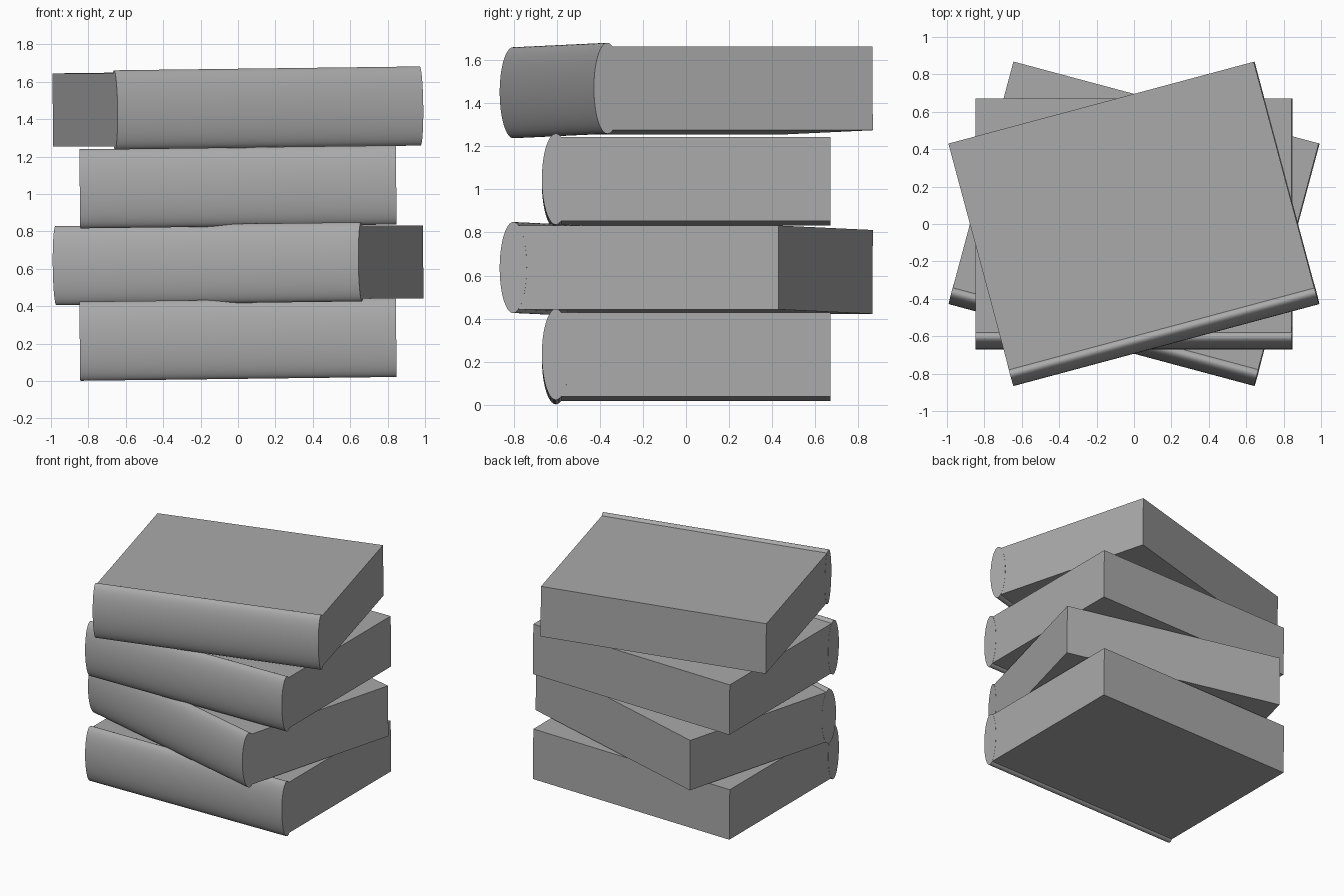
import bpy
import math

default = bpy.data.objects.get("Cube")
if default:
    bpy.data.objects.remove(default, do_unlink=True)

grey = bpy.data.materials.new("book_grey")
grey.use_nodes = True
COLOUR = (0.4, 0.4, 0.4, 1)
grey.diffuse_color = COLOUR
grey.node_tree.nodes["Principled BSDF"].inputs["Base Color"].default_value = COLOUR

LENGTH, BACK, FRONT = 1.69, 0.672, -0.605   # along the spine, rear edge, spine axis
THICK, SPINE_RX, SPINE_RZ = 0.39, 0.065, 0.2115
TILT = math.radians(-0.7)


def finish(name, parent):
    ob = bpy.context.object
    ob.name = name
    ob.data.materials.append(grey)
    ob.parent = parent
    return ob


def make_book(name, z, turn):
    pivot = bpy.data.objects.new(name, None)
    bpy.context.collection.objects.link(pivot)
    pivot.location.z = z
    pivot.rotation_euler = (0, TILT, math.radians(turn))

    # Flat block of covers and pages
    bpy.ops.mesh.primitive_cube_add(size=1, location=(0, (BACK + FRONT) / 2, 0))
    bpy.context.object.scale = (LENGTH, BACK - FRONT, THICK)
    finish(name + "_block", pivot)

    # Rounded spine along the front edge, standing slightly proud of the covers
    bpy.ops.mesh.primitive_cylinder_add(vertices=64, radius=1, depth=LENGTH + 0.002,
                                        location=(0, FRONT, 0),
                                        rotation=(0, math.pi / 2, 0))
    bpy.context.object.scale = (SPINE_RZ, SPINE_RX, 1)
    bpy.ops.object.transform_apply(location=False, rotation=True, scale=True)
    bpy.ops.object.shade_smooth_by_angle(angle=math.radians(40))
    finish(name + "_spine", pivot)


# Stack of four books, every second one turned
make_book("bottom_book", 0.223, 0)
make_book("second_book", 0.627, -15)
make_book("third_book", 1.038, 0)
make_book("top_book", 1.46, 15)
